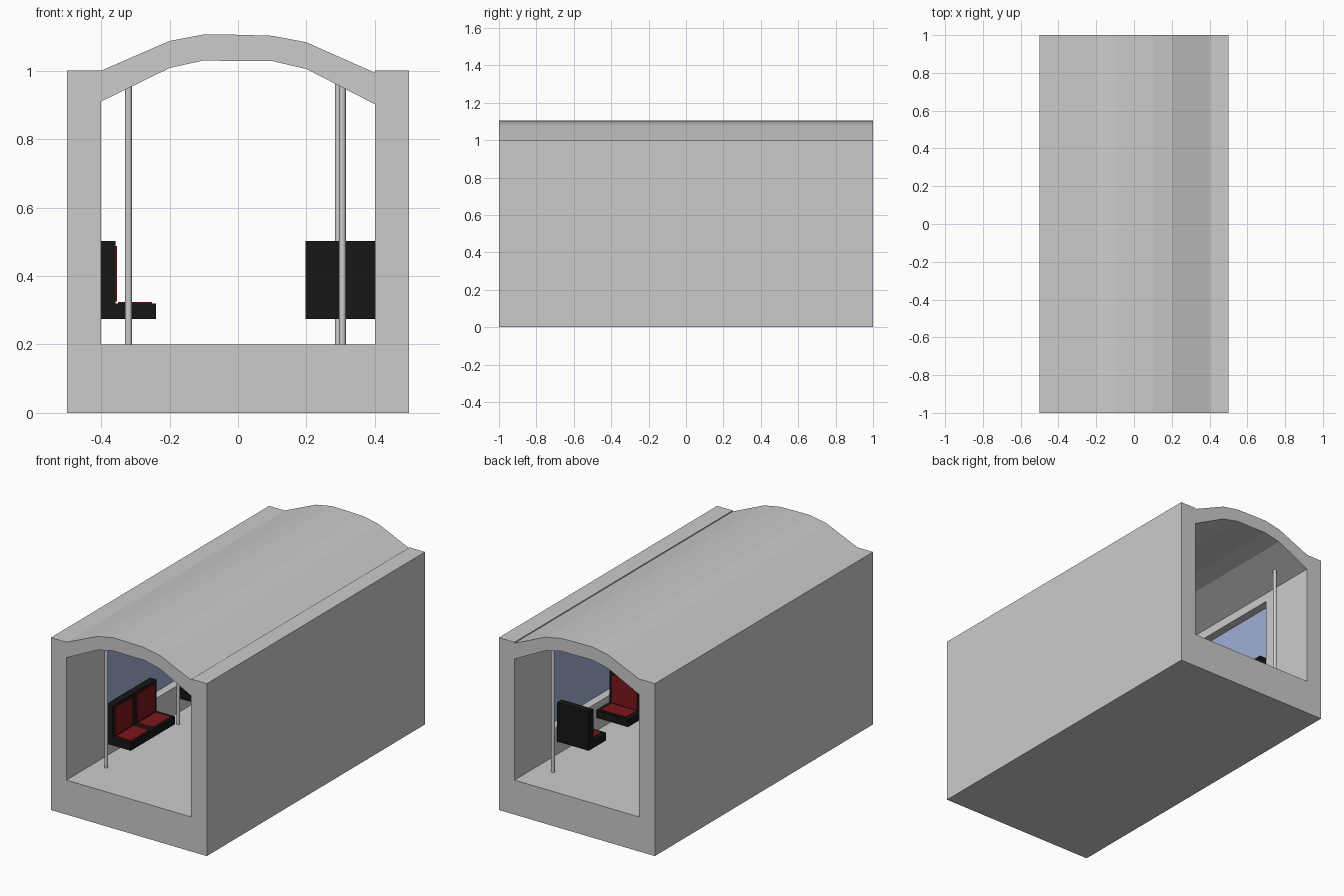
import bpy, bmesh
from mathutils import Matrix, Vector
from math import pi

if "Cube" in bpy.data.objects:
    bpy.data.objects.remove(bpy.data.objects["Cube"])


def material(name, color):
    m = bpy.data.materials.new(name)
    m.diffuse_color = (*color, 1)
    m.use_nodes = True
    m.node_tree.nodes["Principled BSDF"].inputs["Base Color"].default_value = m.diffuse_color
    return m


BLACK = material("black_plastic", (0.008, 0.008, 0.008))
RED = material("red_fabric", (0.2, 0.008, 0.012))
BLUE = material("blue_glass", (0.35, 0.43, 0.68))


def finish(name, bm, mats=()):
    bmesh.ops.recalc_face_normals(bm, faces=bm.faces)
    me = bpy.data.meshes.new(name)
    bm.to_mesh(me)
    bm.free()
    for m in mats:
        me.materials.append(m)
    ob = bpy.data.objects.new(name, me)
    bpy.context.collection.objects.link(ob)
    return ob


def add_box(bm, lo, hi, mat=0):
    lo, hi = Vector(lo), Vector(hi)
    M = Matrix.Translation((lo + hi) / 2) @ Matrix.Diagonal((*(hi - lo), 1))
    verts = bmesh.ops.create_cube(bm, size=1, matrix=M)["verts"]
    for f in {f for v in verts for f in v.link_faces}:
        f.material_index = mat


def box(name, lo, hi, mats=()):
    bm = bmesh.new()
    add_box(bm, lo, hi)
    return finish(name, bm, mats)


def seat_row(name, count, location, angle=0):
    """Seats side by side along +y, backs on x = 0, facing +x."""
    bm = bmesh.new()
    w = 0.203
    add_box(bm, (0, 0, 0.275), (0.042, count * w, 0.502))
    add_box(bm, (0.042, 0, 0.275), (0.16, count * w, 0.32))
    for i in range(count):
        a, b = i * w + 0.02, (i + 1) * w - 0.02
        add_box(bm, (0.04, a, 0.325), (0.047, b, 0.487), 1)
        add_box(bm, (0.05, a, 0.315), (0.148, b, 0.324), 1)
    ob = finish(name, bm, (BLACK, RED))
    ob.location = location
    ob.rotation_euler.z = angle
    return ob


def pole(name, x, y):
    bm = bmesh.new()
    bmesh.ops.create_cone(bm, cap_ends=True, segments=16, radius1=0.01, radius2=0.01,
                          depth=0.765, matrix=Matrix.Translation((x, y, 0.5825)))
    for f in bm.faces:
        f.smooth = len(f.verts) == 4
    return finish(name, bm)


# Floor slab
box("floor", (-0.5, -1, 0), (0.5, 1, 0.2))

# Side walls with a recessed window on the inner face
for side, s in (("left", -1), ("right", 1)):
    def span(a, b):
        return sorted((s * a, s * b))
    x0, x1 = span(0.4, 0.5)
    wall = box(side + "_wall", (x0, -1, 0.2), (x1, 1, 1))
    x0, x1 = span(0.35, 0.45)
    cutter = box("window_cutter", (x0, -0.65, 0.36), (x1, 0.65, 0.86))
    cutter.hide_render = True
    mod = wall.modifiers.new("window_recess", "BOOLEAN")
    mod.operation = "DIFFERENCE"
    mod.solver = "EXACT"
    mod.object = cutter
    bpy.context.view_layer.objects.active = wall
    bpy.ops.object.modifier_apply(modifier=mod.name)
    bpy.data.objects.remove(cutter)
    x0, x1 = span(0.447, 0.452)
    box(side + "_window", (x0, -0.65, 0.36), (x1, 0.65, 0.86), (BLUE,))

# Arched roof: cross-section extruded along the length
outer = [(-0.4, 1.0), (-0.2, 1.087), (-0.1, 1.106), (0, 1.105), (0.1, 1.102),
         (0.2, 1.083), (0.4, 0.994)]
inner = [(0.4, 0.902), (0.2, 1.005), (0.1, 1.028), (0, 1.028), (-0.1, 1.03),
         (-0.2, 1.008), (-0.4, 0.91)]
bm = bmesh.new()
face = bm.faces.new([bm.verts.new((x, -1, z)) for x, z in outer + inner])
ext = bmesh.ops.extrude_face_region(bm, geom=[face])["geom"]
bmesh.ops.translate(bm, vec=(0, 2, 0),
                    verts=[v for v in ext if isinstance(v, bmesh.types.BMVert)])
finish("roof", bm)

# Left side benches along the wall
seat_row("left_front_bench", 2, (-0.4, -0.64, 0))
seat_row("left_back_bench", 3, (-0.4, 0.04, 0))

# Right side pairs of facing seats
for label, y in (("back", 0.09), ("front", -0.61)):
    seat_row(f"right_{label}_seat_a", 1, (0.4, y, 0), pi / 2)
    seat_row(f"right_{label}_seat_b", 1, (0.197, y + 0.52, 0), -pi / 2)

# Grab poles
for i, (x, y) in enumerate([(-0.32, -0.75), (-0.32, -0.09), (-0.32, 0.82),
                            (0.305, -0.8), (0.293, 0.8)]):
    pole(f"pole_{i + 1}", x, y)
